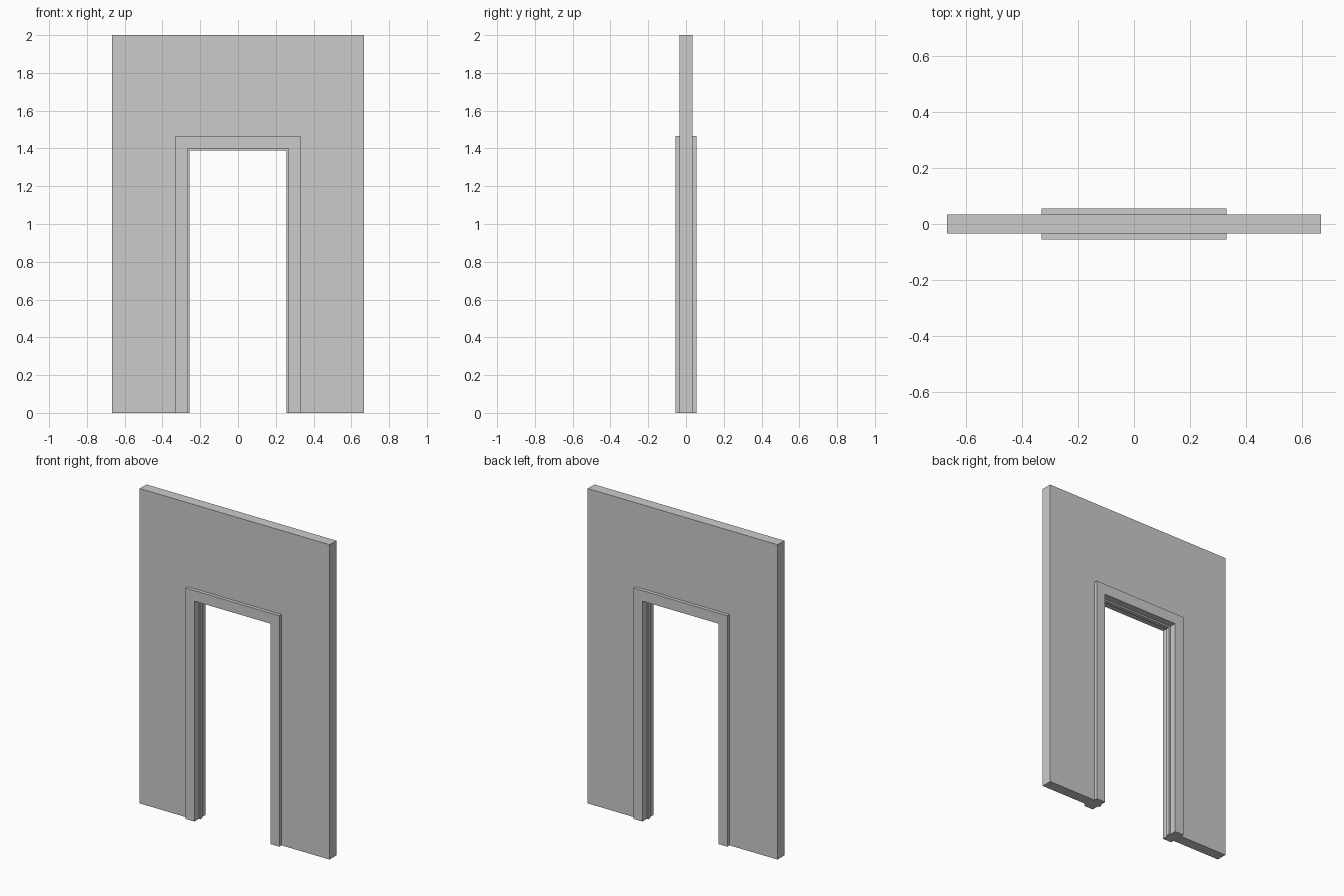
import bpy, bmesh

if "Cube" in bpy.data.objects:
    bpy.data.objects.remove(bpy.data.objects["Cube"])


def arch(name, outer_x, outer_z, inner_x, inner_z, depth):
    """Upside-down U profile in the XZ plane, extruded evenly about y = 0."""
    profile = [(-outer_x, 0), (-inner_x, 0), (-inner_x, inner_z), (inner_x, inner_z),
               (inner_x, 0), (outer_x, 0), (outer_x, outer_z), (-outer_x, outer_z)]
    bm = bmesh.new()
    face = bm.faces.new([bm.verts.new((x, -depth / 2, z)) for x, z in profile])
    result = bmesh.ops.extrude_face_region(bm, geom=[face])
    verts = [v for v in result["geom"] if isinstance(v, bmesh.types.BMVert)]
    bmesh.ops.translate(bm, verts=verts, vec=(0, depth, 0))
    bmesh.ops.recalc_face_normals(bm, faces=bm.faces)
    mesh = bpy.data.meshes.new(name)
    bm.to_mesh(mesh)
    bm.free()
    obj = bpy.data.objects.new(name, mesh)
    bpy.context.collection.objects.link(obj)
    return obj


# Wall panel with the doorway cut out
arch("wall", 0.667, 2.0, 0.33, 1.467, 0.068)
# Door frame, standing proud of the wall on both sides
arch("door_frame", 0.33, 1.467, 0.267, 1.4, 0.112)
# Thin stop running round the middle of the frame
arch("door_stop", 0.267, 1.4, 0.257, 1.39, 0.024)
